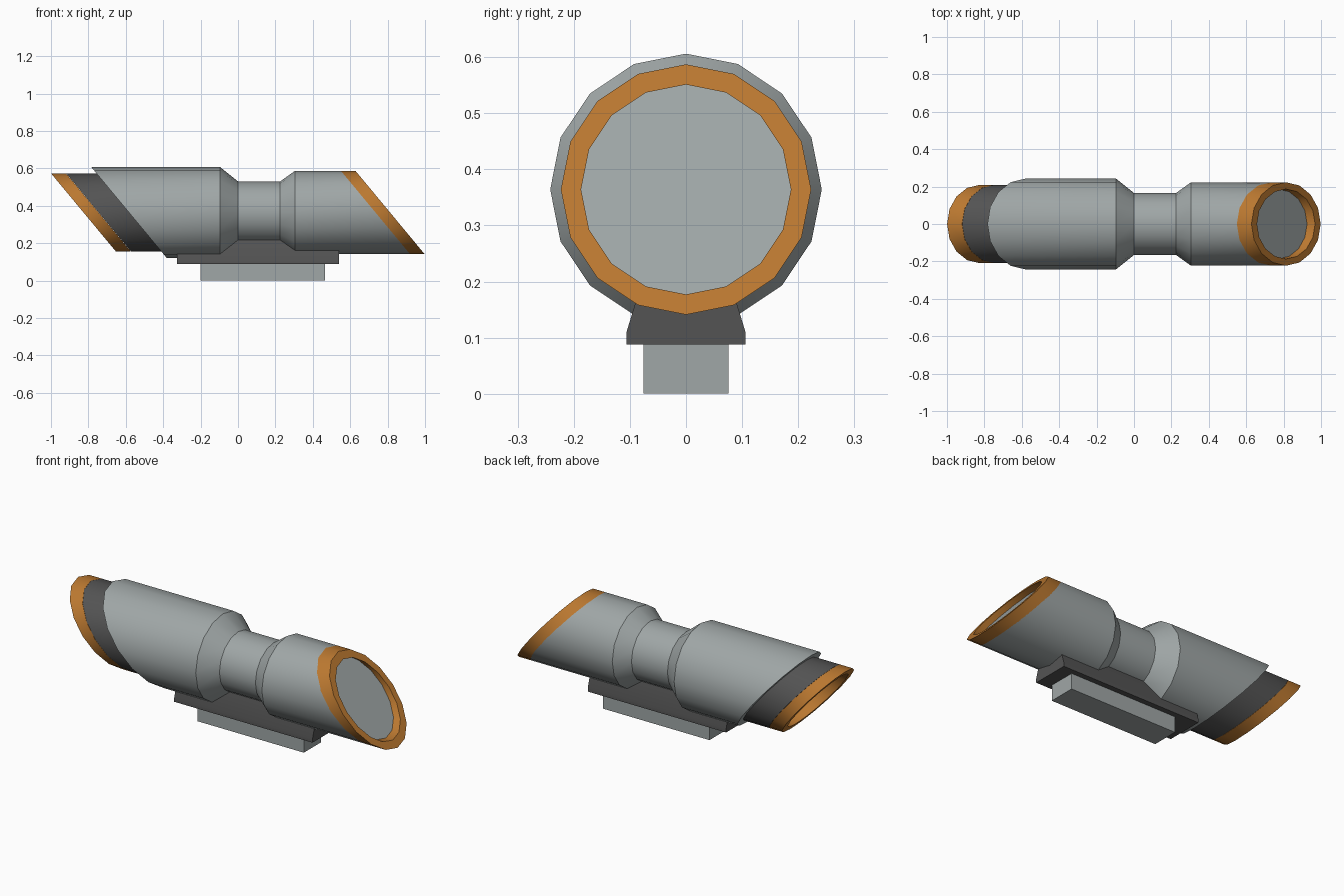
import bpy, bmesh, math

cube = bpy.data.objects.get("Cube")
if cube:
    bpy.data.objects.remove(cube, do_unlink=True)

SIDES = 16
AXIS_Z = 0.364
SLANT = 0.83      # how far the slanted ends lean per unit of height


def material(name, rgb):
    m = bpy.data.materials.new(name)
    m.use_nodes = True
    color = (*rgb, 1)
    m.diffuse_color = color
    bsdf = next(n for n in m.node_tree.nodes if n.type == 'BSDF_PRINCIPLED')
    bsdf.inputs["Base Color"].default_value = color
    return m


GREY = material("grey_metal", (0.35, 0.385, 0.385))
DARK = material("dark_metal", (0.088, 0.088, 0.088))
ORANGE = material("orange_trim", (0.5, 0.19, 0.03))


def finish(name, bm, mat):
    """Turn a bmesh into an object, smooth except along sharp edges."""
    bmesh.ops.recalc_face_normals(bm, faces=bm.faces)
    for f in bm.faces:
        f.smooth = True
    for e in bm.edges:
        e.smooth = e.calc_face_angle(math.pi) < math.radians(30)
    mesh = bpy.data.meshes.new(name)
    bm.to_mesh(mesh)
    bm.free()
    mesh.materials.append(mat)
    obj = bpy.data.objects.new(name, mesh)
    bpy.context.collection.objects.link(obj)
    return obj


def lathe(name, profile, mat, loop=False):
    """Profile of (x, radius, slanted) rings along the x axis."""
    bm = bmesh.new()
    rings = []
    for x, r, slanted in profile:
        ring = []
        for i in range(SIDES):
            a = math.tau * i / SIDES
            h = r * math.cos(a)
            ring.append(bm.verts.new((x - slanted * SLANT * h, r * math.sin(a), AXIS_Z + h)))
        rings.append(ring)
    pairs = list(zip(rings, rings[1:]))
    if loop:
        pairs.append((rings[-1], rings[0]))
    else:
        bm.faces.new(rings[0])
        bm.faces.new(rings[-1])
    for a, b in pairs:
        for i in range(SIDES):
            j = (i + 1) % SIDES
            bm.faces.new((a[i], a[j], b[j], b[i]))
    return finish(name, bm, mat)


def prism(name, outline, x0, x1, mat):
    """Extrude a half outline of (y, z), mirrored across y, from x0 to x1."""
    points = outline + [(-y, z) for y, z in reversed(outline)]
    bm = bmesh.new()
    face = bm.faces.new([bm.verts.new((x0, y, z)) for y, z in points])
    new = bmesh.ops.extrude_face_region(bm, geom=[face])["geom"]
    verts = [v for v in new if isinstance(v, bmesh.types.BMVert)]
    bmesh.ops.translate(bm, verts=verts, vec=(x1 - x0, 0, 0))
    return finish(name, bm, mat)


def end_trim(side, x, r_out, r_in, width, recess, sign):
    """Slanted rim with a lens set back inside it."""
    back, seat = x - sign * width, x - sign * recess
    lathe(side + "_rim", [(back, r_out, 1), (x, r_out, 1), (x, r_in, 1), (back, r_in, 1)],
          ORANGE, loop=True)
    lathe(side + "_lens", [(seat - sign * 0.01, r_in, 1), (seat, r_in, 1)], GREY)


# Main tube with a wide hood, a narrow waist and a rear bell
lathe("main_tube", [(-0.583, 0.242, 1), (-0.095, 0.242, 0), (0, 0.166, 0),
                    (0.225, 0.166, 0), (0.305, 0.223, 0), (0.735, 0.223, 1)], GREY)

# Dark sleeve sliding out of the hood
lathe("dark_sleeve", [(-0.745, 0.209, 1), (-0.5, 0.209, 1)], DARK)

# Coloured rims and lenses at both ends
end_trim("left", 0.813, 0.223, 0.187, 0.08, 0.043, 1)
end_trim("right", -0.826, 0.209, 0.175, 0.08, 0.07, -1)

# Saddle mount and the rail block under it
prism("saddle_mount", [(0.106, 0.088), (0.106, 0.11), (0.07, 0.228)], -0.325, 0.54, DARK)
prism("rail_block", [(0.076, 0), (0.076, 0.09)], -0.2, 0.465, GREY)
